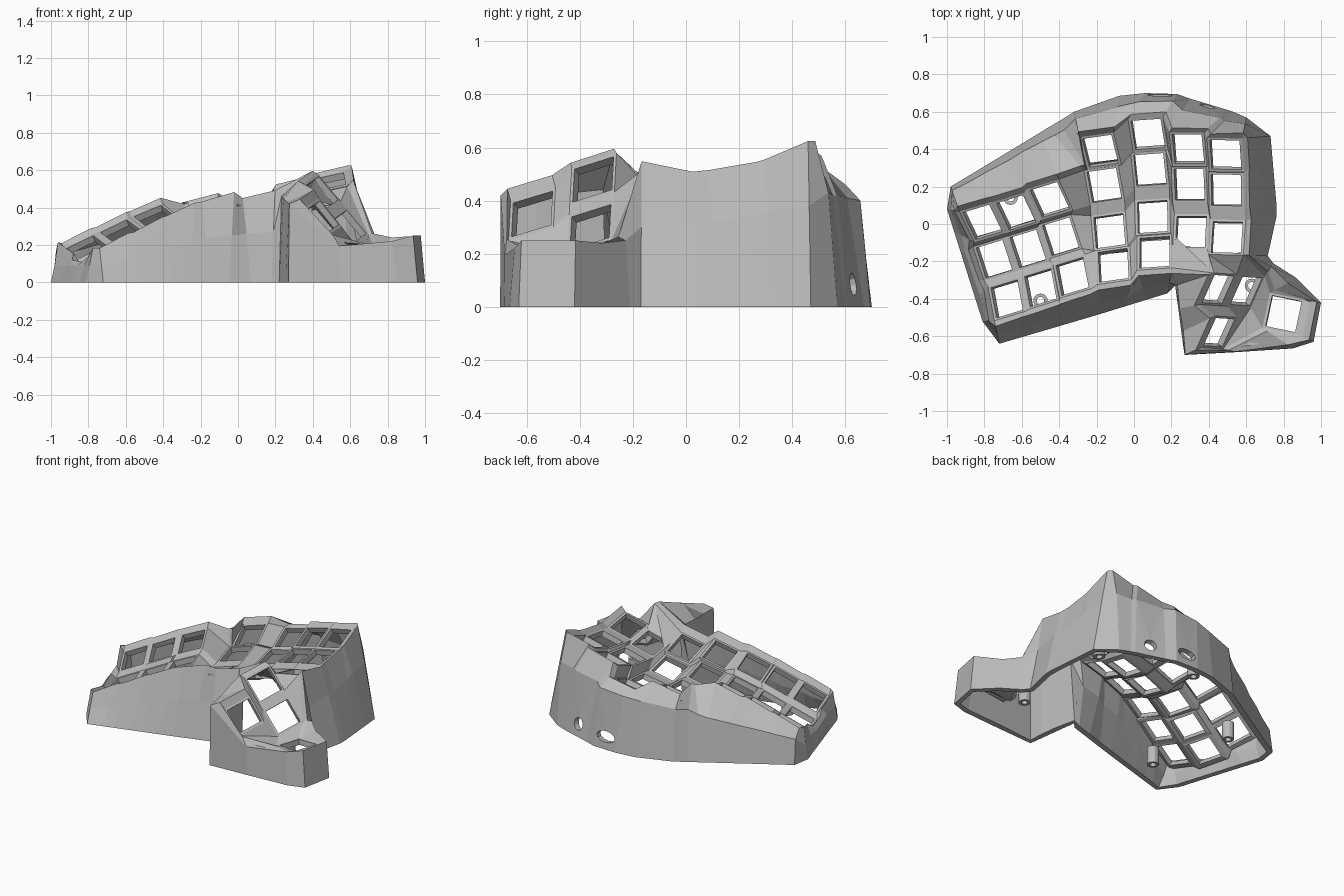
import bpy, bmesh, math
from mathutils import Vector

cube = bpy.data.objects.get("Cube")
if cube:
    bpy.data.objects.remove(cube, do_unlink=True)

grey = bpy.data.materials.new("matte_grey")
grey.use_nodes = True
grey.diffuse_color = (0.5, 0.5, 0.5, 1)
grey.node_tree.nodes["Principled BSDF"].inputs["Base Color"].default_value = (0.5, 0.5, 0.5, 1)

bm = bmesh.new()
BL, BR, FR, FL = range(4)      # corners: back/front, left/right as seen from above
keys = {}


def face(*verts):
    """Add a face, dropping repeated corners."""
    unique = list(dict.fromkeys(verts))
    if len(unique) > 2:
        bm.faces.new(unique)


def add_key(name, center, across, along, hole_u=0.081, hole_v=0.084, rim=0.096):
    """One square socket frame with an open hole."""
    u = Vector(across).normalized()
    v = Vector(along)
    v = (v - u * v.dot(u)).normalized()
    signs = ((-1, 1), (1, 1), (1, -1), (-1, -1))
    c = Vector(center)
    outer = [bm.verts.new(c + u * rim * a + v * rim * b) for a, b in signs]
    inner = [bm.verts.new(c + u * hole_u * a + v * hole_v * b) for a, b in signs]
    for i in range(4):
        j = (i + 1) % 4
        face(outer[i], outer[j], inner[j], inner[i])
    keys[name] = outer


# Finger columns: back centre, front centre, lowest height, yaw, tenting slope
columns = [
    ((-0.81, 0.01), (-0.68, -0.40), 0.12, 17, 0.46),
    ((-0.63, 0.06), (-0.50, -0.34), 0.205, 17, 0.46),
    ((-0.45, 0.13), (-0.33, -0.28), 0.285, 17, 0.40),
    ((-0.18, 0.39), (-0.11, -0.22), 0.307, 8, 0.27),
    ((0.075, 0.48), (0.11, -0.15), 0.32, 4, 0.22),
    ((0.29, 0.40), (0.31, -0.23), 0.412, 0, 0.25),
    ((0.49, 0.37), (0.50, -0.26), 0.468, -1, 0.22),
]
# Row profiles: row, position along column, lift, pitch
long_rows = [(0, 0, 0.07, 0.42), (1, 0.3, 0.012, 0.17), (2, 0.7, 0.005, -0.22), (3, 1, 0.075, -0.36)]
short_rows = [(1, 0, 0.07, 0.4), (2, 0.48, 0, 0.05), (3, 1, 0.045, -0.3)]

for c, (back, front, base, yaw, tent) in enumerate(columns):
    rows = short_rows if c < 3 else long_rows if c < 5 else long_rows[:3]
    cs, sn = math.cos(math.radians(yaw)), math.sin(math.radians(yaw))
    for r, t, lift, pitch in rows:
        p = Vector(back).lerp(Vector(front), t)
        add_key((c, r), (p.x, p.y, base + lift), (cs, sn, tent), (-sn, cs, pitch))

# Webs between neighbouring sockets
for (c, r), a in list(keys.items()):
    below, right, diagonal = (keys.get(k) for k in ((c, r + 1), (c + 1, r), (c + 1, r + 1)))
    if below:
        face(a[FL], a[FR], below[BR], below[BL])
    if right:
        face(a[BR], right[BL], right[FL], a[FR])
    if below and right and diagonal:
        face(a[FR], right[FL], diagonal[BL], below[BR])

# Thumb cluster
steep, lean = (0.15, -0.01, -0.18), (0.05, 0.19, 0.1)
add_key("top", (0.45, -0.35, 0.48), steep, lean)
add_key("side", (0.60, -0.36, 0.30), steep, lean)
add_key("low", (0.455, -0.58, 0.35), (0.15, -0.01, -0.19), lean)
add_key("outer", (0.80, -0.48, 0.20), (0.98, -0.2, 0.12), (0.2, 0.98, -0.06))
top, side, low, far = (keys[k] for k in ("top", "side", "low", "outer"))
face(top[BR], side[BL], side[FL], top[FR])
face(top[FL], top[FR], low[BR], low[BL])
face(top[FR], side[FL], low[BR])
face(low[BR], side[FL], side[FR], low[FR])
face(low[FR], side[FR], far[FL])
face(side[BR], far[BL], far[FL], side[FR])

# Saddle joining the thumb cluster to the finger columns
mid, ring, index = keys[4, 3], keys[5, 2], keys[6, 2]
chain = [mid[FR], mid[BR], keys[4, 2][FR], ring[FL], ring[FR], index[FL], top[BR]]
for a, b in zip(chain, chain[1:]):
    face(top[BL], a, b)
face(index[FL], index[FR], top[BR])
face(index[FR], side[BL], top[BR])
face(index[FR], side[BR], side[BL])

# Outer walls: each station runs from a socket corner over a lip and shoulder to the floor
stations = []


def wall(corners, start, end, spread, heights, lift=0.03):
    for i, corner in enumerate(corners):
        t = i / (len(corners) - 1)
        floor = Vector(start).lerp(Vector(end), t).to_3d()
        out = floor - corner.co
        out.z = 0
        lip = corner.co + out.normalized() * 0.03 + Vector((0, 0, lift))
        shoulder = lip.lerp(floor, spread)
        shoulder.z = heights[0] + (heights[1] - heights[0]) * t
        stations.append([corner] + [bm.verts.new(p) for p in (lip, shoulder, floor)])


def edge(cols, row, *ends):
    return [keys[c, row][e] for c in cols for e in ends]


# Back
wall(edge((0, 1, 2), 1, BL, BR), (-0.98, 0.20), (-0.50, 0.49), 0.8, (0.17, 0.29))
wall([keys[3, 1][BL], keys[3, 0][FL]], (-0.46, 0.515), (-0.40, 0.55), 0.8, (0.31, 0.34), 0.11)
slot_at = len(stations) + 2
wall([keys[3, 0][BL], keys[3, 0][BR]], (-0.32, 0.60), (-0.08, 0.685), 0.65, (0.35, 0.37), 0.04)
wall(edge([4], 0, BL, BR), (0.06, 0.70), (0.23, 0.695), 0.6, (0.385, 0.40), 0.015)
port_at = len(stations)
wall(edge([5], 0, BL, BR), (0.30, 0.67), (0.50, 0.61), 0.6, (0.41, 0.42))
wall(edge([6], 0, BL, BR), (0.53, 0.60), (0.60, 0.57), 0.6, (0.42, 0.43))
# Right side and thumb
wall([keys[6, r][e] for r in (0, 1) for e in (BR, FR)], (0.73, 0.47), (0.762, 0.10), 0.4, (0.38, 0.32))
wall([index[BR], index[FR]], (0.762, 0.04), (0.715, -0.17), 0.4, (0.32, 0.30), 0.035)
wall([side[BR], far[BL]], (0.745, -0.21), (0.87, -0.29), 0.6, (0.25, 0.24), 0.01)
wall([far[BR], far[FR]], (1.0, -0.42), (0.96, -0.63), 0.6, (0.25, 0.25), 0.01)
wall([far[FL], low[FR]], (0.85, -0.665), (0.55, -0.685), 0.8, (0.22, 0.195), 0.005)
wall([low[FL], low[BL]], (0.27, -0.70), (0.253, -0.577), 0.93, (0.42, 0.43), 0.045)
wall([top[FL], top[BL]], (0.237, -0.453), (0.22, -0.33), 0.93, (0.445, 0.46), 0.015)
# Front and left side
wall(edge((4, 3), 3, FR, FL), (0.18, -0.37), (-0.16, -0.475), 0.5, (0.27, 0.24), 0.045)
wall(edge((2, 1, 0), 3, FR, FL), (-0.26, -0.505), (-0.72, -0.64), 0.5, (0.21, 0.09), 0.035)
wall([keys[0, r][e] for r in (3, 2, 1) for e in (FL, BL)], (-0.81, -0.52), (-1.0, 0.08), 0.5, (0.09, 0.09), 0.035)


def holed_panel(corners, half_width, half_height, height=0.085):
    """Wall panel with a rounded opening."""
    a, b, c, d = (v.co for v in corners)
    wide, tall = (b - a).length, (d.z + c.z) / 2
    loop = []
    for j in range(12):
        ang = math.pi + j * math.pi / 6
        s = 0.5 + math.cos(ang) * half_width / wide
        t = (height + math.sin(ang) * half_height) / tall
        loop.append(bm.verts.new(a.lerp(b, s).lerp(d.lerp(c, s), t)))
    for k in range(4):
        for j in range(3 * k, 3 * k + 3):
            face(corners[k], loop[j], loop[(j + 1) % 12])
        face(corners[k], corners[(k + 1) % 4], loop[(3 * k + 3) % 12])


openings = {slot_at: (0.07, 0.038), port_at: (0.042, 0.042)}
for i, a in enumerate(stations):
    b = stations[(i + 1) % len(stations)]
    for level in range(3):
        if level == 2 and i in openings:
            holed_panel([a[3], b[3], b[2], a[2]], *openings[i])
        else:
            face(a[level], b[level], b[level + 1], a[level + 1])

bmesh.ops.recalc_face_normals(bm, faces=bm.faces)
bm.faces.ensure_lookup_table()
bm.normal_update()
if bm.faces[0].normal.z < 0:
    bmesh.ops.reverse_faces(bm, faces=bm.faces)


def make_object(name, mesh_data, thickness):
    """Turn a surface into a solid shell standing on the floor."""
    mesh = bpy.data.meshes.new(name)
    mesh_data.to_mesh(mesh)
    mesh_data.free()
    mesh.materials.append(grey)
    obj = bpy.data.objects.new(name, mesh)
    bpy.context.collection.objects.link(obj)
    shell = obj.modifiers.new("shell", "SOLIDIFY")
    shell.thickness = thickness
    shell.offset = -1
    bpy.context.view_layer.objects.active = obj
    bpy.ops.object.modifier_apply(modifier=shell.name)
    for v in obj.data.vertices:
        v.co.z = max(v.co.z, 0)
    return obj


make_object("keyboard_case", bm, 0.038)

# Screw posts inside the case
posts = [(-0.66, 0.14), (-0.50, -0.41), (0.63, -0.33), (0.02, 0.61), (0.64, 0.42)]
for n, (x, y) in enumerate(posts):
    tube = bmesh.new()
    bmesh.ops.create_circle(tube, segments=20, radius=0.038)
    made = bmesh.ops.extrude_edge_only(tube, edges=tube.edges[:])["geom"]
    bmesh.ops.translate(tube, vec=(0, 0, 0.12), verts=[g for g in made if isinstance(g, bmesh.types.BMVert)])
    bmesh.ops.recalc_face_normals(tube, faces=tube.faces)
    make_object(f"screw_post_{n + 1}", tube, 0.018).location = (x, y, 0)
